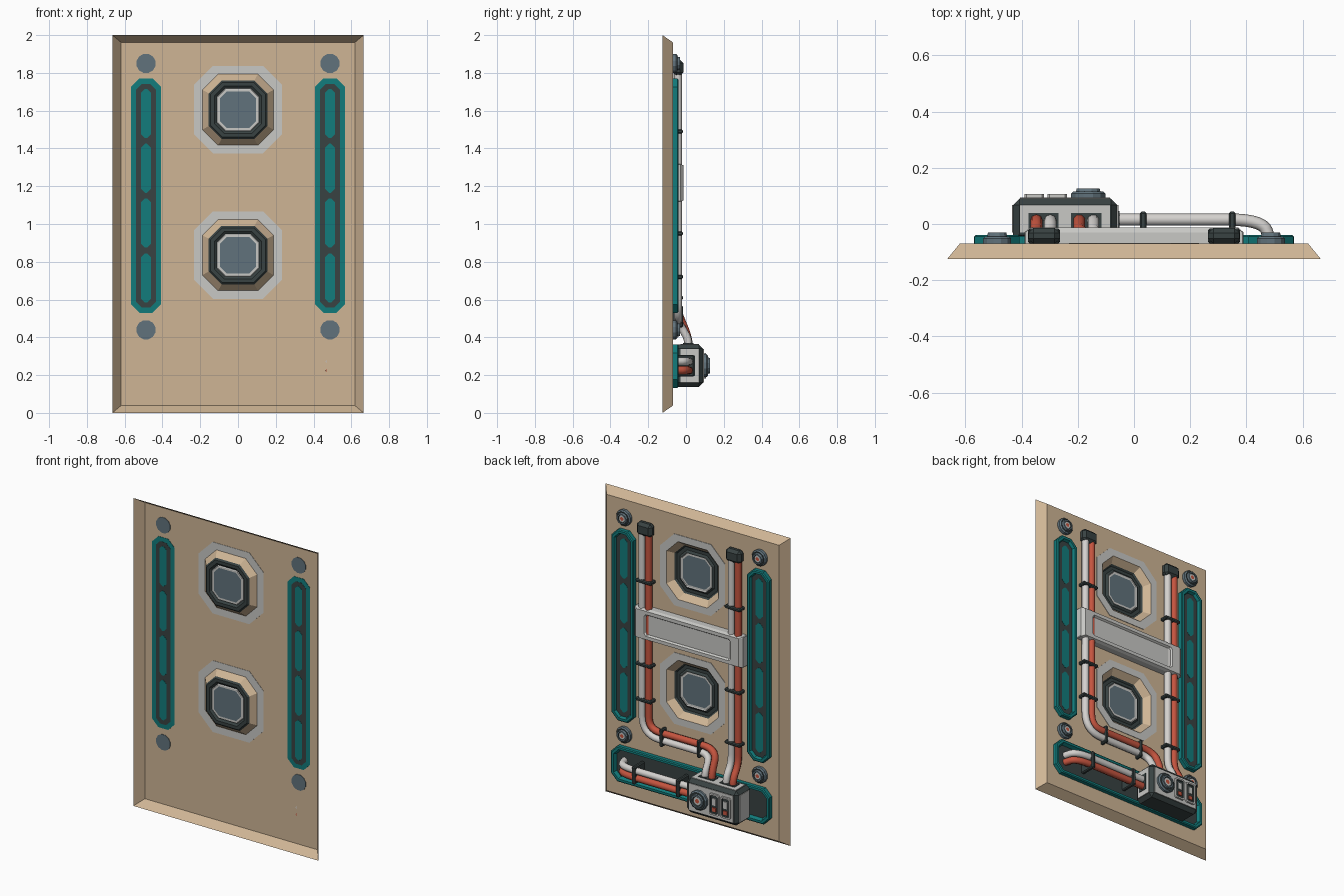
import bpy, bmesh, math
from mathutils import Vector

if "Cube" in bpy.data.objects:
    bpy.data.objects.remove(bpy.data.objects["Cube"])


def mat(name, r, g, b):
    m = bpy.data.materials.new(name)
    m.diffuse_color = (r, g, b, 1)
    m.use_nodes = True
    m.node_tree.nodes["Principled BSDF"].inputs["Base Color"].default_value = m.diffuse_color
    return m


TAN = mat("tan_panel", 0.62, 0.46, 0.30)
TEAL = mat("teal_trim", 0.006, 0.20, 0.20)
DARK = mat("dark_rubber", 0.04, 0.055, 0.055)
GREY = mat("light_grey", 0.58, 0.58, 0.56)
WHITE = mat("pale_cable", 0.66, 0.64, 0.62)
BLUE = mat("blue_grey_metal", 0.12, 0.17, 0.20)
RED = mat("red_cable", 0.56, 0.09, 0.05)


def rect(hx, hz, c):
    """Rectangle with clipped corners, eight points."""
    return [(hx, hz - c), (hx - c, hz), (c - hx, hz), (-hx, hz - c),
            (-hx, c - hz), (c - hx, -hz), (hx - c, -hz), (hx, c - hz)]


def ngon(r, n=12):
    return [(r * math.cos((i + .5) * math.tau / n), r * math.sin((i + .5) * math.tau / n)) for i in range(n)]


def finish(name, bm, mats):
    me = bpy.data.meshes.new(name)
    bm.to_mesh(me)
    bm.free()
    for m in mats:
        me.materials.append(m)
    ob = bpy.data.objects.new(name, me)
    bpy.context.collection.objects.link(ob)
    return ob


def loft(name, cx, cz, rings, colours, start=True, end=True):
    """Join outlines (points, y) along y; colours holds one entry per band plus the end cap."""
    bm = bmesh.new()
    mats = list(dict.fromkeys(colours))
    loops = [[bm.verts.new((cx + x, y, cz + z)) for x, z in pts] for pts, y in rings]
    n = len(loops[0])
    for k in range(len(loops) - 1):
        for i in range(n):
            j = (i + 1) % n
            f = bm.faces.new((loops[k][i], loops[k][j], loops[k + 1][j], loops[k + 1][i]))
            f.material_index = mats.index(colours[k])
    if start:
        bm.faces.new(loops[0][::-1]).material_index = mats.index(colours[0])
    if end:
        bm.faces.new(loops[-1]).material_index = mats.index(colours[-1])
    bmesh.ops.recalc_face_normals(bm, faces=bm.faces)
    return finish(name, bm, mats)


def box(name, lo, hi, m, bevel=0.0):
    bm = bmesh.new()
    bmesh.ops.create_cube(bm, size=1)
    for v in bm.verts:
        v.co = [lo[i] if v.co[i] < 0 else hi[i] for i in range(3)]
    if bevel:
        bmesh.ops.bevel(bm, geom=bm.edges[:], offset=bevel, segments=1, affect='EDGES')
    return finish(name, bm, [m])


def cable(name, pts, radii, m, r=0.022):
    """Round tube along a path whose inner corners are rounded."""
    P = [Vector(p) for p in pts]
    path = [P[0]]
    for a, b, c, d in zip(P, P[1:], P[2:], radii):
        s = b + (a - b).normalized() * min(d, (a - b).length * .95)
        e = b + (c - b).normalized() * min(d, (c - b).length * .5)
        path += [s.lerp(b, t / 7).lerp(b.lerp(e, t / 7), t / 7) for t in range(8)]
    path.append(P[-1])
    cu = bpy.data.curves.new(name, 'CURVE')
    cu.dimensions = '3D'
    cu.bevel_depth = r
    cu.bevel_resolution = 2
    cu.use_fill_caps = True
    sp = cu.splines.new('POLY')
    sp.points.add(len(path) - 1)
    for q, p in zip(sp.points, path):
        q.co = (*p, 1)
    cu.materials.append(m)
    ob = bpy.data.objects.new(name, cu)
    bpy.context.collection.objects.link(ob)
    bpy.ops.object.select_all(action='DESELECT')
    ob.select_set(True)
    bpy.context.view_layer.objects.active = ob
    bpy.ops.object.convert(target='MESH')


# Back plate: open shell with two window holes
WINDOWS = (1.605, 0.835)
bm = bmesh.new()
edges = []
outer = [(0.62, 0.962), (-0.62, 0.962), (-0.62, -0.962), (0.62, -0.962)]
for pts, cz in [(outer, 1.0)] + [(rect(.188, .188, .083), z) for z in WINDOWS]:
    vs = [bm.verts.new((x, -0.07, cz + z)) for x, z in pts]
    edges += [bm.edges.new((vs[i], vs[(i + 1) % len(vs)])) for i in range(len(vs))]
bmesh.ops.triangle_fill(bm, edges=edges, use_beauty=True, use_dissolve=False, normal=(0, 1, 0))
finish("plate", bm, [TAN])
loft("plate_skirt", 0, 1, [([(x * .665 / .62, z / .962) for x, z in outer], -0.125), (outer, -0.07)],
     [TAN], False, False)

# Recessed octagonal windows
for cz in WINDOWS:
    loft("window_surround", 0, cz,
         [(rect(.188, .188, .083), -.072), (rect(.232, .232, .1), -.072),
          (rect(.232, .232, .1), -.067), (rect(.188, .188, .083), -.067)], [GREY] * 4, False, False)
    loft("window", 0, cz,
         [(rect(.188, .188, .083), -.068), (rect(.155, .155, .068), -.105),
          (rect(.145, .145, .062), -.115), (rect(.125, .125, .052), -.115),
          (rect(.112, .112, .044), -.105), (rect(.107, .107, .04), -.108), (rect(.096, .096, .035), -.108)],
         [TAN, DARK, DARK, DARK, GREY, GREY, BLUE], False, True)


def tray(name, cx, cz, hx, hz):
    loft(name, cx, cz,
         [(rect(hx - .028, hz - .028, .03), -.073), (rect(hx, hz, .045), -.072),
          (rect(hx, hz, .045), -.045), (rect(hx - .006, hz - .006, .043), -.04),
          (rect(hx - .02, hz - .02, .036), -.04), (rect(hx - .028, hz - .028, .03), -.058)],
         [TEAL] * 5 + [DARK], False, True)


# Side vents, seen through both faces of the plate, and bolts
for s in (-1, 1):
    cx = s * 0.487
    tray("side_vent", cx, 1.15, .08, .62)
    loft("vent_floor", cx, 1.15, [(rect(.052, .592, .03), -.074), (rect(.052, .592, .03), -.0575)], [DARK, DARK])
    for k in range(4):
        loft("vent_slot", cx, .715 + .29 * k,
             [(rect(.026, .13, .02), -.0755), (rect(.026, .13, .02), -.056)], [TEAL, TEAL])
    for cz in (1.85, .44):
        loft("bolt", cx, cz,
             [(ngon(.052), -.073), (ngon(.052), -.052), (ngon(.044), -.045), (ngon(.037), -.045),
              (ngon(.034), -.031), (ngon(.025), -.031), (ngon(.022), -.036), (ngon(.012), -.036)],
             [BLUE, BLUE, DARK, BLUE, BLUE, DARK, GREY, RED])

# Lower tray, sitting on the plate without a hole
loft("lower_tray", 0, .248,
     [(rect(.57, .115, .045), -.069), (rect(.57, .115, .045), -.045), (rect(.564, .109, .043), -.04),
      (rect(.55, .095, .036), -.04), (rect(.54, .085, .03), -.062)], [TEAL] * 4 + [DARK], False, True)

# Cross bar over the vertical cables
loft("cross_bar", 0, 1.218,
     [(rect(.39, .1, .004), -.069), (rect(.39, .1, .004), -.03), (rect(.37, .092, .004), -.012),
      (rect(.31, .07, .012), -.012), (rect(.30, .062, .012), -.024)], [GREY] * 5, False, True)

# Cables
Y = -.042
cable("left_cable_pale", [(.344, Y, 1.82), (.344, Y, .486), (-.145, Y, .486), (-.145, .012, .39), (-.145, .012, .34)],
      (.13, .07, .03), WHITE)
cable("left_cable_red", [(.296, Y, 1.82), (.296, Y, .534), (-.195, Y, .534), (-.195, .012, .40), (-.195, .012, .34)],
      (.08, .11, .04), RED)
for x, m in ((-.298, WHITE), (-.347, RED)):
    cable("right_cable", [(x, Y, 1.82), (x, Y, .48), (x, .012, .40), (x, .012, .34)], (.06, .04), m)
for z, m in ((.272, WHITE), (.225, RED)):
    cable("tray_cable", [(-.1, .016, z), (.46, .016, z), (.485, -.065, z)], (.13,), m)

# Cable end caps and clamps
for s in (-1, 1):
    box("cable_cap", (s * .32 - .056, -.069, 1.785), (s * .32 + .056, -.014, 1.87), DARK, .018)
for x, z in ((.32, 1.49), (.32, .95), (.32, .72), (-.32, 1.49), (-.32, .95), (-.32, .61)):
    box("clamp", (x - .057, -.069, z - .011), (x + .057, -.016, z + .011), DARK, .006)
for x in (.195, -.075):
    box("clamp", (x - .011, -.069, .453), (x + .011, -.016, .567), DARK, .006)
for x in (.033, .35):
    box("tray_clamp", (x - .012, -.062, .192), (x + .012, .044, .306), DARK, .006)

# Control box: dark body with pale face plates
box("control_box", (-.43, -.062, .138), (-.06, .09, .362), DARK, .022)
box("box_top_plate", (-.405, -.03, .35), (-.085, .068, .366), GREY)
box("box_back_plate", (-.405, .08, .162), (-.085, .094, .338), GREY)
box("box_side_plate_left", (-.434, -.03, .162), (-.42, .068, .338), GREY)
box("box_side_plate_right", (-.07, -.03, .162), (-.056, .068, .338), GREY)
box("tray_cable_port", (-.07, -.015, .195), (-.052, .047, .303), DARK)
for x in (-.17, -.322):
    box("cable_port", (x - .054, -.016, .35), (x + .054, .04, .37), DARK)

# Round knob and two gauges on the box
loft("knob", -.163, .25,
     [(ngon(.063), .09), (ngon(.063), .108), (ngon(.055), .116), (ngon(.045), .116), (ngon(.042), .126),
      (ngon(.031), .126), (ngon(.027), .12), (ngon(.014), .12)],
     [BLUE, BLUE, DARK, BLUE, BLUE, DARK, GREY, RED])
for x in (-.355, -.273):
    loft("gauge", x, .25,
         [(rect(.035, .068, .008), .09), (rect(.035, .068, .008), .106), (rect(.026, .058, .006), .106),
          (rect(.023, .054, .005), .099)], [GREY, GREY, DARK, DARK])
    box("gauge_light", (x - .014, .098, .205), (x + .014, .105, .23), RED)
    box("gauge_dial", (x - .014, .098, .245), (x + .014, .105, .29), GREY)
